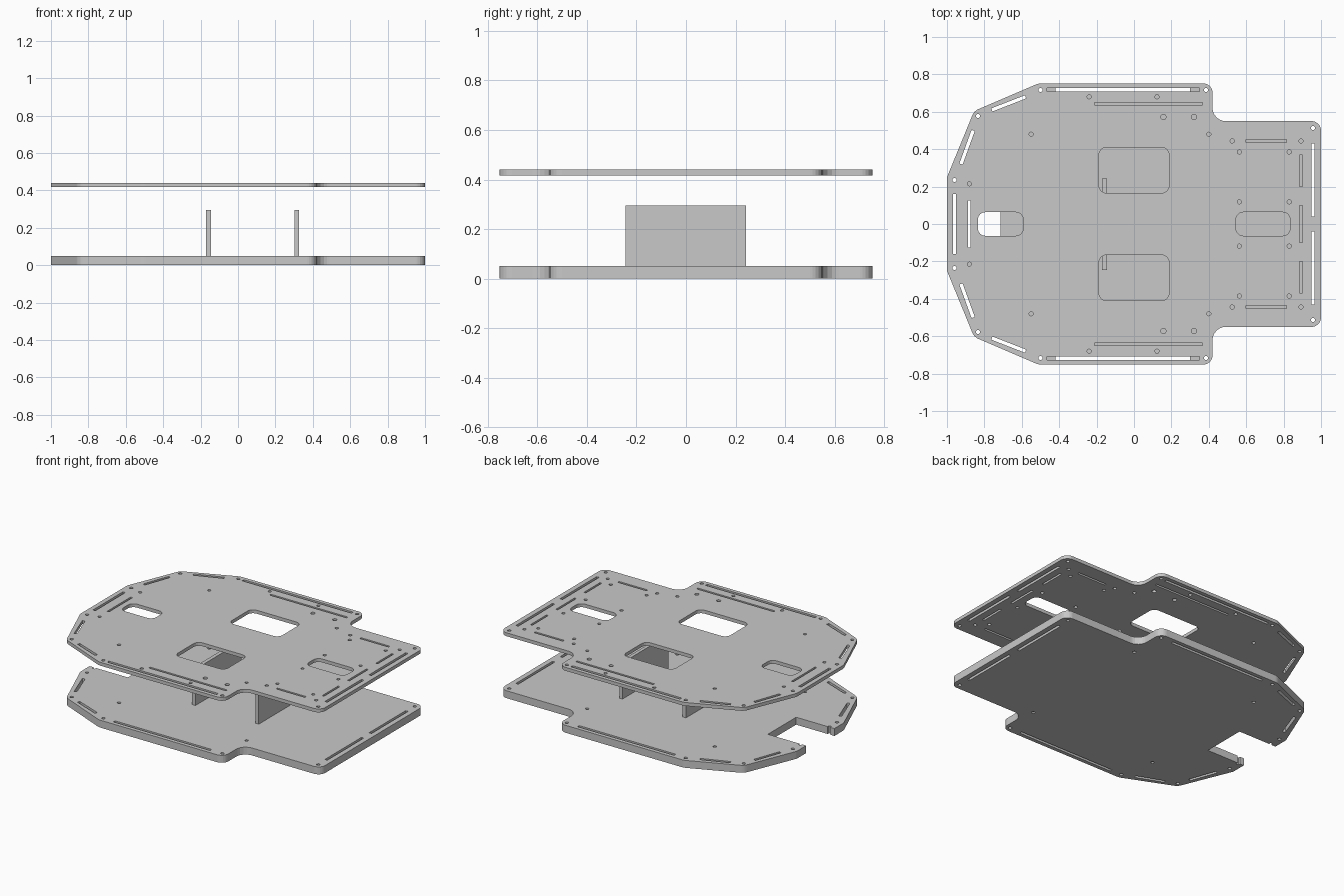
import bpy, bmesh
from math import cos, sin, pi
from mathutils import Vector

cube = bpy.data.objects.get("Cube")
if cube:
    bpy.data.objects.remove(cube, do_unlink=True)

grey = bpy.data.materials.new("plain grey")
grey.use_nodes = True
COLOUR = (0.583, 0.583, 0.583, 1)
grey.diffuse_color = COLOUR
grey.node_tree.nodes["Principled BSDF"].inputs["Base Color"].default_value = COLOUR


def fillet(corners, steps=6):
    """Round a closed polygon of (x, y, radius) corners."""
    out = []
    n = len(corners)
    for i, (x, y, r) in enumerate(corners):
        p = Vector((x, y))
        if r == 0:
            out.append(p)
            continue
        a = (Vector(corners[i - 1][:2]) - p).normalized()
        b = (Vector(corners[(i + 1) % n][:2]) - p).normalized()
        half = a.angle(b) / 2
        centre = p + (a + b).normalized() * r / sin(half)
        reach = r * cos(half) / sin(half)
        start, end = p + a * reach - centre, p + b * reach - centre
        for k in range(steps + 1):
            out.append(centre + start.lerp(end, k / steps).normalized() * r)
    return out


def mirror_y(loops):
    return loops + [[Vector((p.x, -p.y)) for p in loop] for loop in loops]


def hole(x, y, r=0.011):
    return [Vector((x + r * cos(2 * pi * k / 16), y + r * sin(2 * pi * k / 16)))
            for k in range(16)]


def slot(x0, y0, x1, y1, width=0.018):
    a, b = Vector((x0, y0)), Vector((x1, y1))
    side = (b - a).normalized().orthogonal() * width / 2
    return [a + side, b + side, b - side, a - side]


def window(x0, x1, y0, y1, r=0.04):
    return fillet([(x0, y0, r), (x1, y0, r), (x1, y1, r), (x0, y1, r)])


def plate(name, loops, z0, z1):
    """Fill nested flat loops and give the result thickness."""
    curve = bpy.data.curves.new(name, "CURVE")
    curve.dimensions = "2D"
    curve.fill_mode = "BOTH"
    curve.extrude = (z1 - z0) / 2
    for loop in loops:
        spline = curve.splines.new("POLY")
        spline.points.add(len(loop) - 1)
        for point, p in zip(spline.points, loop):
            point.co = (p.x, p.y, 0, 1)
        spline.use_cyclic_u = True
    temp = bpy.data.objects.new(name + " outline", curve)
    bpy.context.collection.objects.link(temp)
    bpy.context.view_layer.update()
    mesh = bpy.data.meshes.new_from_object(
        temp.evaluated_get(bpy.context.evaluated_depsgraph_get()))
    bpy.data.objects.remove(temp, do_unlink=True)
    bm = bmesh.new()
    bm.from_mesh(mesh)
    bmesh.ops.remove_doubles(bm, verts=bm.verts, dist=0.0002)
    bmesh.ops.recalc_face_normals(bm, faces=bm.faces)
    bmesh.ops.translate(bm, verts=bm.verts, vec=(0, 0, (z0 + z1) / 2))
    for f in bm.faces:
        f.smooth = False
    bm.to_mesh(mesh)
    bm.free()
    mesh.name = name
    mesh.materials.clear()
    mesh.materials.append(grey)
    obj = bpy.data.objects.new(name, mesh)
    bpy.context.collection.objects.link(obj)


def mirrored_outline(half):
    return half + [(x, -y, r) for x, y, r in reversed(half)]


# Shared outer shape, from the broad end round to the narrow end
edge = [(-1, 0.25, 0.04), (-0.855, 0.604, 0.06), (-0.51, 0.752, 0.08),
        (0.42, 0.752, 0.05), (0.42, 0.55, 0.07), (1, 0.55, 0.05)]

# Openings that run through both plates
shared = mirror_y(
    [slot(-0.76, 0.61, -0.58, 0.68), slot(-0.925, 0.32, -0.86, 0.5),
     slot(0.957, 0.04, 0.957, 0.43)]
    + [hole(x, y) for x, y in ((-0.5, 0.717), (0.385, 0.717), (-0.834, 0.578),
                               (-0.96, 0.235), (0.957, 0.513))])

# Top plate with windows, slots and screw holes
top_side = [slot(-0.465, 0.717, 0.35, 0.717), slot(-0.21, 0.642, 0.365, 0.642, 0.014),
            slot(0.6, 0.444, 0.815, 0.444, 0.014), slot(0.893, 0.2, 0.893, 0.37, 0.014),
            window(-0.187, 0.187, 0.165, 0.41),
            hole(0.157, 0.572, 0.014), hole(0.32, 0.572, 0.014)]
top_side += [hole(x, y) for x, y in (
    (-0.24, 0.68), (0.123, 0.68), (0.4, 0.48), (0.525, 0.444), (0.893, 0.444),
    (0.563, 0.385), (0.83, 0.385), (0.563, 0.118), (0.83, 0.118),
    (-0.55, 0.48), (-0.88, 0.215))]
top_middle = [slot(-0.96, -0.16, -0.96, 0.16), slot(-0.88, -0.125, -0.88, 0.125, 0.014),
              slot(0.893, -0.1, 0.893, 0.1, 0.014),
              window(-0.835, -0.592, -0.063, 0.063), window(0.545, 0.835, -0.063, 0.063)]
plate("top_plate", [fillet(mirrored_outline(edge))] + shared + mirror_y(top_side)
      + top_middle, 0.417, 0.44)

# Bottom plate with an open notch in its broad end
notch = [(-0.715, 0.15, 0), (-0.95, 0.15, 0), (-0.95, 0.165, 0),
         (-0.97, 0.165, 0), (-0.97, 0.15, 0), (-1, 0.15, 0)]
screws = mirror_y([hole(x, 0.48) for x in (-0.55, 0.4)])
bottom_side = [slot(-0.42, 0.717, 0.3, 0.717)]
plate("bottom_plate", [fillet(mirrored_outline(notch + edge))] + shared
      + mirror_y(bottom_side) + screws, 0, 0.05)

# Sunken plugs closing the screw holes of the bottom plate
for i, loop in enumerate(screws):
    plate(f"screw_plug_{i + 1}", [loop], 0.01, 0.04)

# Upright panels standing on the bottom plate
for name, x0, x1 in (("broad_end_panel", -0.17, -0.145), ("narrow_end_panel", 0.303, 0.326)):
    plate(name, [slot((x0 + x1) / 2, -0.245, (x0 + x1) / 2, 0.243, x1 - x0)], 0.05, 0.295)
